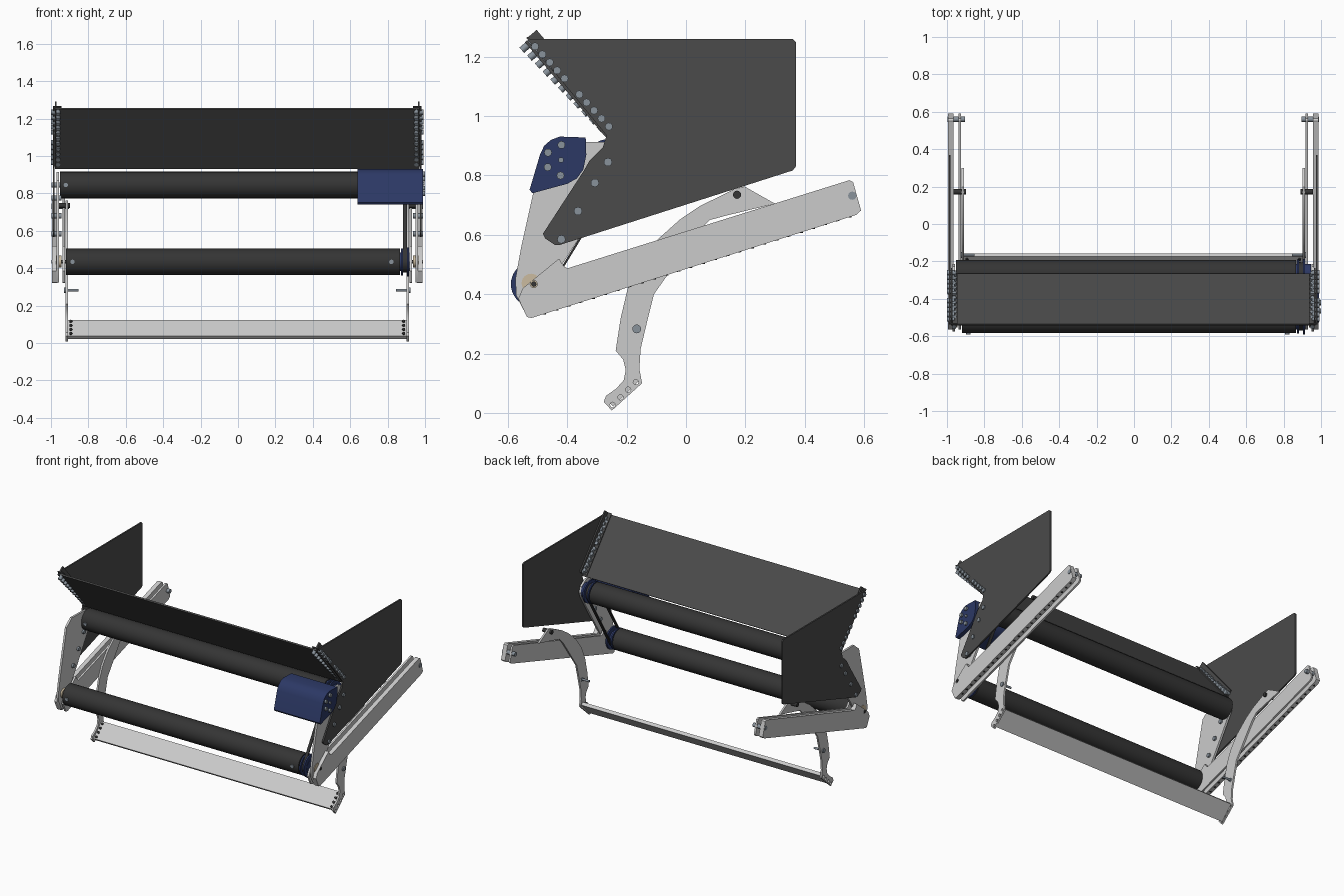
import bpy, bmesh, math
from mathutils import Vector

if "Cube" in bpy.data.objects:
    bpy.data.objects.remove(bpy.data.objects["Cube"])

CX = -0.004           # mid-plane of the mirrored side frames
SIDES = (("left", -1), ("right", 1))
LOW = (-0.513, 0.434)  # roller axes as (y, z)
UP = (-0.263, 0.845)


def material(name, rgb):
    m = bpy.data.materials.new(name)
    m.diffuse_color = (*rgb, 1)
    m.use_nodes = True
    m.node_tree.nodes["Principled BSDF"].inputs["Base Color"].default_value = m.diffuse_color
    return m


dark = material("dark_sheet", (0.07, 0.07, 0.07))
rubber = material("black_rubber", (0.035, 0.035, 0.035))
blue = material("blue_cover", (0.025, 0.04, 0.13))
steel = material("bolt_steel", (0.25, 0.29, 0.33))
tan = material("bearing_tan", (0.6, 0.5, 0.35))


def finish(name, me, mat):
    ob = bpy.data.objects.new(name, me)
    bpy.context.collection.objects.link(ob)
    if mat:
        me.materials.clear()
        me.materials.append(mat)
    return ob


def circle(c, r, n=16):
    return [(c[0] + r * math.cos(2 * math.pi * i / n), c[1] + r * math.sin(2 * math.pi * i / n)) for i in range(n)]


def capsule(a, b, r, n=12):
    """Outline of a belt loop round two equal pulleys."""
    a0 = math.atan2(b[1] - a[1], b[0] - a[0]) + math.pi / 2
    pts = []
    for c, start in ((a, a0), (b, a0 + math.pi)):
        pts += [(c[0] + r * math.cos(start + math.pi * i / n), c[1] + r * math.sin(start + math.pi * i / n)) for i in range(n + 1)]
    return pts


def plate(name, outline, x0, x1, mat=None, holes=()):
    """Flat plate: (y, z) outline with holes, spanning x0..x1."""
    cu = bpy.data.curves.new(name, 'CURVE')
    cu.dimensions = '2D'
    cu.fill_mode = 'BOTH'
    cu.extrude = abs(x1 - x0) / 2
    for loop in (outline, *holes):
        sp = cu.splines.new('POLY')
        sp.points.add(len(loop) - 1)
        for p, q in zip(sp.points, loop):
            p.co = (q[0], q[1], 0, 1)
        sp.use_cyclic_u = True
    tmp = bpy.data.objects.new("tmp", cu)
    bpy.context.collection.objects.link(tmp)
    bpy.context.view_layer.update()
    me = bpy.data.meshes.new_from_object(tmp.evaluated_get(bpy.context.evaluated_depsgraph_get()))
    bpy.data.objects.remove(tmp)
    bm = bmesh.new()
    bm.from_mesh(me)
    bmesh.ops.remove_doubles(bm, verts=bm.verts, dist=1e-5)
    for v in bm.verts:
        v.co = ((x0 + x1) / 2 + v.co.z, v.co.x, v.co.y)
    bmesh.ops.recalc_face_normals(bm, faces=bm.faces)
    bm.to_mesh(me)
    bm.free()
    return finish(name, me, mat)


def rods(name, items, mat=None, n=12):
    """One object made of cylinders given as (start, end, radius)."""
    bm = bmesh.new()
    for a, b, r in items:
        a, b = Vector(a), Vector(b)
        mtx = (b - a).to_track_quat('Z', 'Y').to_matrix().to_4x4()
        mtx.translation = (a + b) / 2
        bmesh.ops.create_cone(bm, cap_ends=True, segments=n, radius1=r, radius2=r, depth=(b - a).length, matrix=mtx)
    me = bpy.data.meshes.new(name)
    bm.to_mesh(me)
    bm.free()
    return finish(name, me, mat)


def xrod(c, x0, x1, r):
    return ((x0, *c), (x1, *c), r)


def lerp(a, b, t):
    return (a[0] + (b[0] - a[0]) * t, a[1] + (b[1] - a[1]) * t)


def strip(a, b, off0, off1):
    """Thin rectangle along a-b between two normal offsets."""
    d = (Vector(b) - Vector(a)).normalized()
    n = Vector((d.y, -d.x))
    return [tuple(Vector(p) + n * o) for p, o in ((a, off0), (b, off0), (b, off1), (a, off1))]


# Profiles in (y, z)
panel = [(-0.535, 1.26), (0.36, 1.26), (0.37, 1.25), (0.37, 0.83), (0.36, 0.817), (-0.425, 0.566),
         (-0.442, 0.566), (-0.475, 0.588), (-0.482, 0.604), (-0.345, 0.815), (-0.325, 0.85), (-0.28, 0.895), (-0.268, 0.935)]
arm = [(-0.536, 0.323), (-0.52, 0.32), (0.573, 0.667), (0.59, 0.682), (0.563, 0.778), (0.55, 0.784),
       (-0.40, 0.487), (-0.413, 0.495), (-0.428, 0.52), (-0.55, 0.42), (-0.565, 0.385)]
upright = [(-0.536, 0.325), (-0.572, 0.395), (-0.575, 0.45), (-0.555, 0.56), (-0.515, 0.74), (-0.485, 0.87), (-0.43, 0.915),
           (-0.275, 0.912), (-0.228, 0.88), (-0.215, 0.84), (-0.225, 0.81), (-0.36, 0.59), (-0.44, 0.465), (-0.47, 0.37)]
hook = [(0.197, 0.763), (0.165, 0.755), (0.045, 0.696), (-0.02, 0.652), (-0.106, 0.575), (-0.16, 0.50), (-0.197, 0.417),
        (-0.22, 0.32), (-0.237, 0.21), (-0.212, 0.18), (-0.203, 0.145), (-0.21, 0.11), (-0.235, 0.082), (-0.27, 0.057),
        (-0.277, 0.037), (-0.25, 0.008), (-0.148, 0.10), (-0.157, 0.148), (-0.153, 0.215), (-0.129, 0.316),
        (-0.108, 0.40), (-0.062, 0.465), (-0.01, 0.54), (0.04, 0.61), (0.08, 0.65), (0.136, 0.665), (0.30, 0.705)]
cover = [(-0.527, 0.752), (-0.518, 0.74), (-0.40, 0.772), (-0.368, 0.79), (-0.346, 0.82), (-0.336, 0.87), (-0.338, 0.928),
         (-0.425, 0.931), (-0.455, 0.92), (-0.478, 0.9), (-0.492, 0.87)]
hood_top, hood_bot = (-0.54, 1.252), (-0.268, 0.932)
nrm = Vector((-0.762, -0.648))

# Mirrored side frames
for side, s in SIDES:
    def X(v):
        return CX + s * v
    plate(side + "_panel", panel, X(0.976), X(0.986), dark)
    plate(side + "_outer_arm", arm, X(0.96), X(0.99), holes=[circle(LOW, 0.012)])
    plate(side + "_inner_arm", arm, X(0.922), X(0.935))
    plate(side + "_upright", upright, X(0.952), X(0.966))
    plate(side + "_hook_leg", hook, X(0.906), X(0.918),
          holes=[circle(lerp((-0.247, 0.027), (-0.169, 0.104), i / 3), 0.009, 12) for i in range(4)])

    # Corner angle between hood and panel, with its two bolt rows
    plate(side + "_hood_angle_flange", strip((-0.53, 1.27), (-0.262, 0.95), 0.004, 0.010), X(0.94), X(0.985), dark)
    plate(side + "_hood_angle_web", strip((-0.53, 1.268), (-0.262, 0.95), 0.004, -0.035), X(0.966), X(0.975), dark)
    bolts = [xrod(lerp((-0.509, 1.235), (-0.26, 0.965), i / 10), X(0.955), X(0.995), 0.013) for i in range(11) if i != 5]
    for i in range(11):
        p = Vector(lerp((-0.536, 1.237), (-0.276, 0.968), i / 10))
        a, b = p - nrm * 0.02, p + nrm * 0.023
        bolts.append(((X(0.958), *a), (X(0.958), *b), 0.012))
    rods(side + "_hood_bolts", bolts, steel)

    # Bolts that hold the panel to the upright
    rods(side + "_panel_bolts", [xrod(p, X(0.94), X(0.994), 0.014)
         for p in ((-0.42, 0.585), (-0.364, 0.68), (-0.307, 0.775), UP)], steel)
    rods(side + "_arm_end_bolt", [xrod((0.56, 0.732), X(0.90), X(0.994), 0.014)], steel)
    rods(side + "_leg_standoff", [xrod((-0.166, 0.283), X(0.85), X(0.906), 0.007),
                                  xrod((-0.166, 0.283), X(0.904), X(0.925), 0.015)], steel)
    rods(side + "_leg_pivot", [xrod((0.172, 0.735), X(0.895), X(0.962), 0.014)], rubber)
    rods(side + "_bearing", [xrod((-0.522, 0.437), X(0.94), X(0.97), 0.032)], tan, 24)
    rods(side + "_lower_axle", [xrod(LOW, X(0.85), X(0.992), 0.009)], rubber)
    # Perforations along the underside of the outer arm
    marks = []
    for i in range(26):
        y, z = lerp((-0.48, 0.3327), (0.55, 0.6597), i / 25)
        marks.append(((X(0.975), y, z + 0.004), (X(0.975), y + 0.0004, z - 0.001), 0.008))
    rods(side + "_arm_perforations", marks, rubber, 10)

# Hood sheet spanning both panels
plate("hood_sheet", strip(hood_top, hood_bot, -0.006, 0.004), CX - 0.975, CX + 0.975, dark)

# Bottom cross bar and its end screws
plate("bottom_bar", strip((-0.253, 0.030), (-0.166, 0.117), -0.01, 0.012), CX - 0.906, CX + 0.906)
rods("bar_screws", [((CX + s * 0.89, y - 0.009, z + 0.009), (CX + s * 0.89, y - 0.014, z + 0.014), 0.008)
     for s in (-1, 1) for y, z in (lerp((-0.243, 0.040), (-0.178, 0.105), i / 3) for i in range(4))], rubber)

# Rollers with set screws
rods("lower_roller", [xrod(LOW, -0.92, 0.865, 0.071)], rubber, 48)
rods("upper_roller", [xrod(UP, -0.952, 0.865, 0.071)], rubber, 48)
rods("roller_screws", [((x, c[0] - 0.066, c[1]), (x, c[0] - 0.077, c[1]), 0.012)
     for x, c in ((-0.885, LOW), (0.82, LOW), (-0.92, UP))], steel)

# Pulleys, flanges and drive belt on the right
pulley = []
for c in (LOW, UP):
    pulley += [xrod(c, 0.86, 0.945 if c is UP else 0.916, 0.05),
               xrod(c, 0.872, 0.882, 0.072), xrod(c, 0.904, 0.914, 0.077)]
rods("drive_pulleys", pulley, blue, 36)
plate("drive_belt", capsule(LOW, UP, 0.057), 0.883, 0.903, rubber, holes=[capsule(LOW, UP, 0.050)])

# Motor cover with its bolt ring
plate("motor_cover", cover, 0.64, 0.988, blue)
rods("motor_bolts", [xrod(p, 0.98, 0.999, 0.013) for p in
     ((-0.465, 0.877), (-0.42, 0.903), (-0.466, 0.828), (-0.423, 0.80), (-0.375, 0.877), (-0.375, 0.828))][:4]
     + [xrod((-0.421, 0.852), 0.98, 0.997, 0.009)], steel)

# Smooth round parts, keep edges sharp
for ob in bpy.context.collection.objects:
    ob.select_set(True)
    bpy.context.view_layer.objects.active = ob
bpy.ops.object.shade_smooth_by_angle(angle=math.radians(31))
